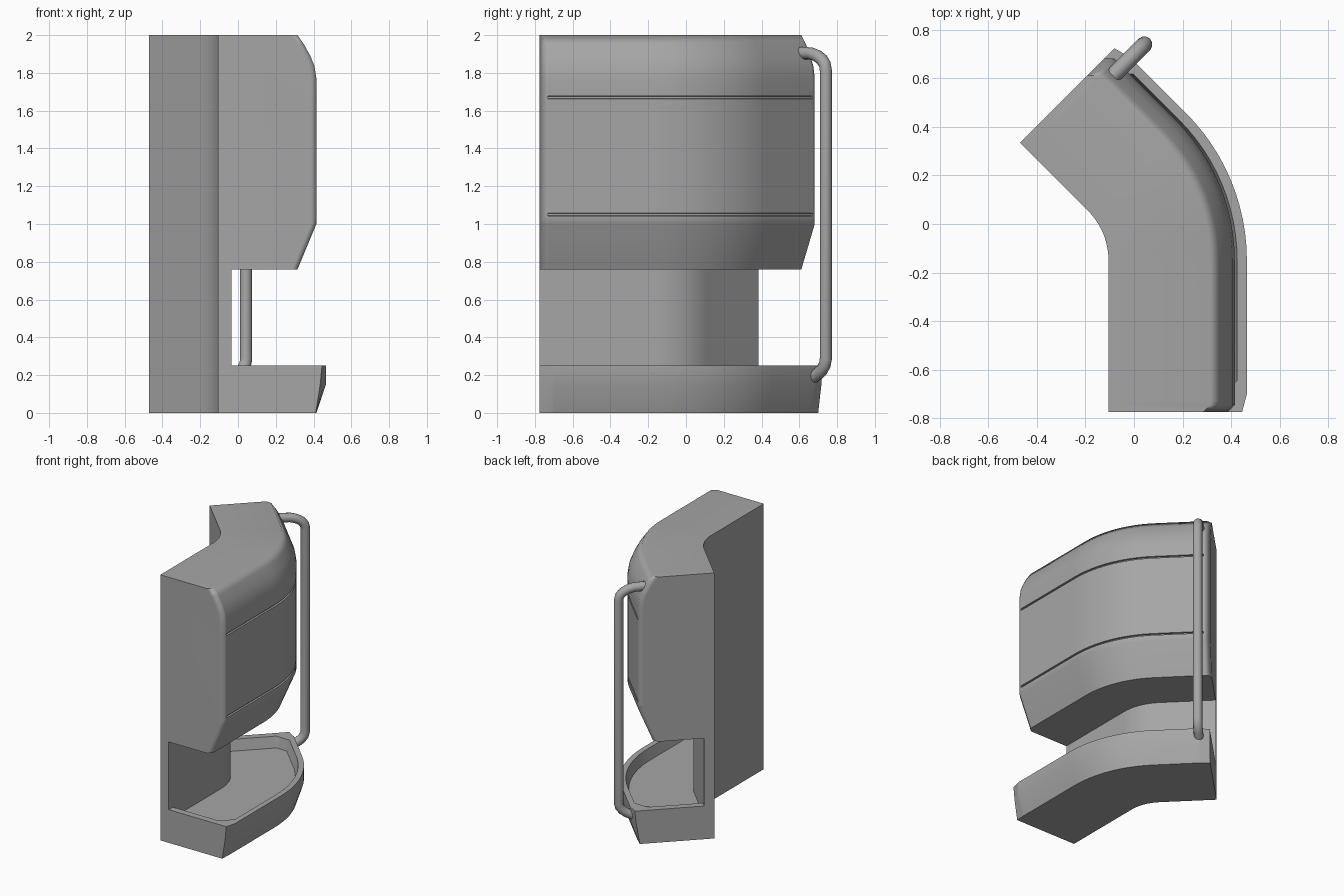
import bpy, bmesh, math

cube = bpy.data.objects.get("Cube")
if cube:
    bpy.data.objects.remove(cube, do_unlink=True)

grey = bpy.data.materials.new("mid_grey")
grey.use_nodes = True
colour = (0.38, 0.38, 0.38, 1)
grey.diffuse_color = colour
grey.node_tree.nodes["Principled BSDF"].inputs["Base Color"].default_value = colour

R = 0.29                 # inner bend radius
CX, CY = -0.395, -0.15   # bend centre
FRONT = -0.775           # y of the front end
H = math.sqrt(0.5)
END = (-0.47, 0.335)     # inner corner of the angled end
ARC_STEPS = 12


def stations(steps):
    """Inner-wall position, outward direction and distance to nearest end."""
    out = [(CX + R, FRONT + s, 1, 0, s) for s in steps]
    for i in range(ARC_STEPS + 1):
        a = math.radians(45) * i / ARC_STEPS
        c, s = math.cos(a), math.sin(a)
        out.append((CX + R * c, CY + R * s, c, s, 1))
    out += [(END[0] + H * s, END[1] - H * s, H, H, s) for s in reversed(steps)]
    return out


def sweep(name, profile, steps):
    """Sweep a closed (offset, height) profile along the bent path."""
    bm = bmesh.new()
    rings = []
    for x, y, nx, ny, s in stations(steps):
        rings.append([bm.verts.new((x + nx * w, y + ny * w, z)) for w, z in profile(s)])
    n = len(rings[0])
    for a, b in zip(rings, rings[1:]):
        for i in range(n):
            j = (i + 1) % n
            bm.faces.new((a[i], a[j], b[j], b[i]))
    bm.faces.new(rings[0])
    bm.faces.new(rings[-1])
    bmesh.ops.remove_doubles(bm, verts=bm.verts, dist=0.00001)
    bmesh.ops.recalc_face_normals(bm, faces=bm.faces)
    mesh = bpy.data.meshes.new(name)
    bm.to_mesh(mesh)
    bm.free()
    mesh.materials.append(grey)
    ob = bpy.data.objects.new(name, mesh)
    bpy.context.collection.objects.link(ob)
    bpy.ops.object.select_all(action='DESELECT')
    ob.select_set(True)
    bpy.context.view_layer.objects.active = ob
    bpy.ops.object.shade_smooth_by_angle(angle=math.radians(60))
    normals = ob.modifiers.new("even_shading", 'WEIGHTED_NORMAL')
    normals.keep_sharp = True
    return ob


# Back wall with overhanging body, softened ends and two grooves
def body_profile(s):
    cut = 0.03 if s < 0.01 else 0
    depth = 0.014 if s > 0.0451 else 0
    pts = [(0, 0), (0.07, 0), (0.07, 0.76), (0.42 - cut, 0.76), (0.52 - cut, 1.0)]
    for z in (1.05, 1.67):
        for dz, d in ((-0.007, 0), (-0.006, depth), (0.006, depth), (0.007, 0)):
            pts.append((0.52 - cut - d, z + dz))
    for w, z in ((0.52, 1.77), (0.51, 1.835), (0.488, 1.89), (0.455, 1.95), (0.42, 2)):
        pts.append((w - cut, z))
    return pts + [(0, 2)]


sweep("body", body_profile, [0, 0.03, 0.045, 0.0455])


# Tray with tapered ends and a basin with clipped corners
def tray_profile(s):
    taper = max(0, 1 - s / 0.075)
    rim = 0.45 + 0.08 * min(1, max(0, (s - 0.05) / 0.08))
    floor = 0.25 if s <= 0.05 else 0.17
    return [(0.07, 0), (0.52 - 0.004 * taper, 0), (0.57 - 0.03 * taper, 0.15),
            (0.57 - 0.02 * taper, 0.25), (rim, 0.25), (rim - 0.02, floor), (0.07, floor)]


sweep("tray", tray_profile, [0, 0.05, 0.07, 0.075, 0.13])

# Grab handle: a bent tube given as (y, height), lying in a diagonal plane
path = [(0.61, 1.905), (0.665, 1.902), (0.695, 1.89), (0.72, 1.87), (0.735, 1.845),
        (0.74, 1.815), (0.74, 0.285), (0.735, 0.255), (0.72, 0.228), (0.70, 0.207),
        (0.66, 0.18)]
curve = bpy.data.curves.new("grab_handle", 'CURVE')
curve.dimensions = '3D'
curve.bevel_depth = 0.033
curve.bevel_resolution = 4
curve.use_fill_caps = True
spline = curve.splines.new('POLY')
spline.points.add(len(path) - 1)
for p, (y, z) in zip(spline.points, path):
    p.co = (y - 0.697, y, z, 1)
spline.use_smooth = True
curve.materials.append(grey)
handle = bpy.data.objects.new("grab_handle", curve)
bpy.context.collection.objects.link(handle)
